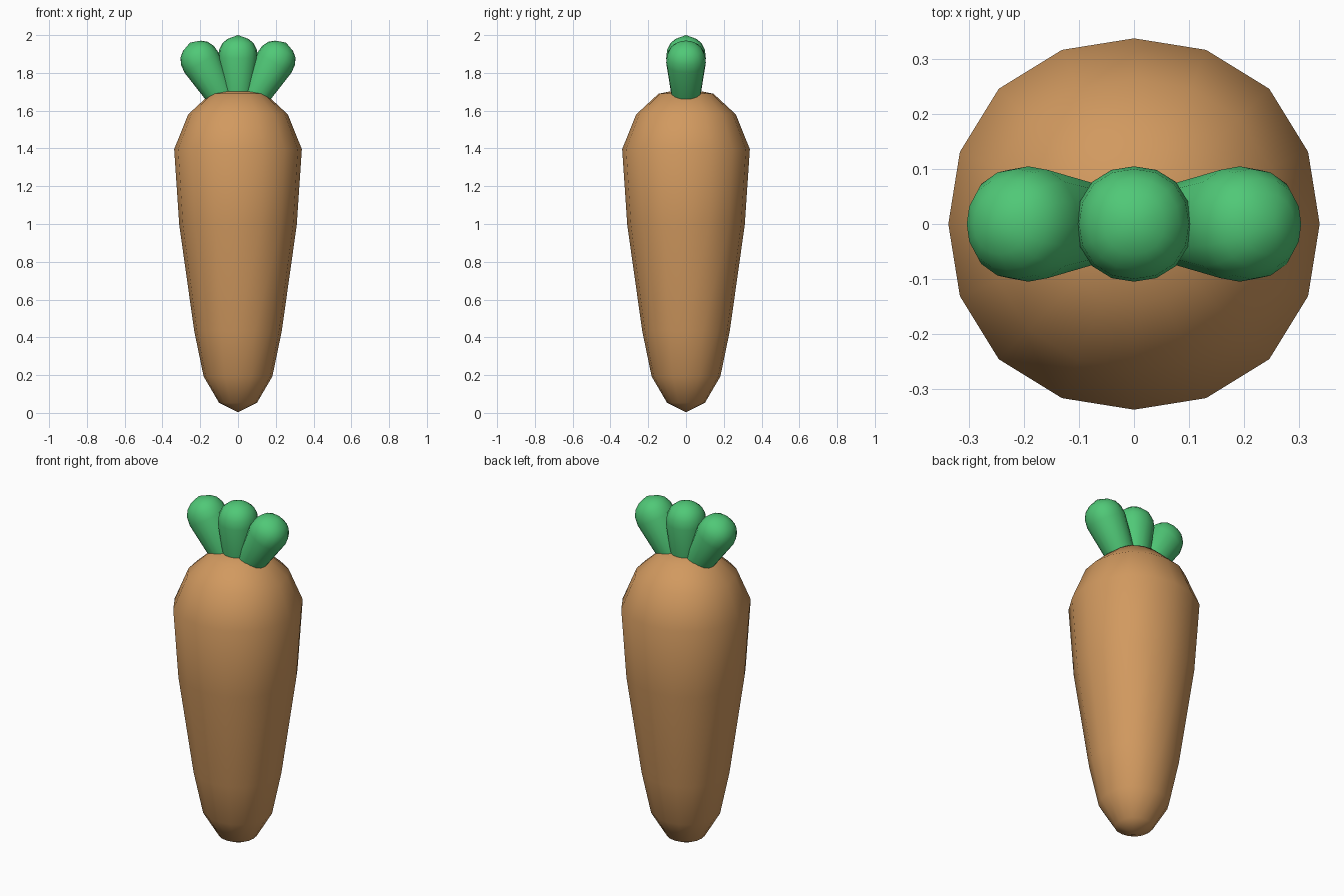
import bpy, bmesh, math
from mathutils import Matrix

if "Cube" in bpy.data.objects:
    bpy.data.objects.remove(bpy.data.objects["Cube"])

SIDES = 16


def material(name, rgb):
    m = bpy.data.materials.new(name)
    m.diffuse_color = (*rgb, 1)
    m.use_nodes = True
    m.node_tree.nodes["Principled BSDF"].inputs["Base Color"].default_value = m.diffuse_color
    return m


def lathe(name, profile, mat, matrix=Matrix()):
    """Slightly squarish round loft; profile runs bottom pole to top pole as (radius, z)."""
    bm = bmesh.new()
    rings = []
    for r, z in profile[1:-1]:
        ring = []
        for i in range(SIDES):
            a = 2 * math.pi * i / SIDES
            k = r * (1 + 0.015 * (1 - math.cos(4 * a)))
            ring.append(bm.verts.new((k * math.cos(a), k * math.sin(a), z)))
        rings.append(ring)
    bottom = bm.verts.new((0, 0, profile[0][1]))
    top = bm.verts.new((0, 0, profile[-1][1]))
    for i in range(SIDES):
        j = (i + 1) % SIDES
        bm.faces.new((bottom, rings[0][j], rings[0][i]))
        bm.faces.new((top, rings[-1][i], rings[-1][j]))
        for lo, hi in zip(rings, rings[1:]):
            bm.faces.new((lo[i], lo[j], hi[j], hi[i]))
    for f in bm.faces:
        f.smooth = True
    bm.transform(matrix)
    me = bpy.data.meshes.new(name)
    bm.to_mesh(me)
    bm.free()
    me.materials.append(mat)
    ob = bpy.data.objects.new(name, me)
    bpy.context.collection.objects.link(ob)
    return ob


orange = material("carrot orange", (0.64, 0.32, 0.115))
green = material("leaf green", (0.08, 0.58, 0.185))

# Tapered root
lathe("carrot_root", [(0, 0.004), (0.1, 0.053), (0.182, 0.193), (0.232, 0.435),
                      (0.311, 0.995), (0.338, 1.396), (0.264, 1.58),
                      (0.145, 1.69), (0, 1.718)], orange)

# Three club-shaped leaves, origin at the centre of the rounded head
leaf = [(0, -0.34), (0.05, -0.32), (0.072, -0.25), (0.105, -0.015),
        (0.1, 0.03), (0.083, 0.065), (0.055, 0.088), (0, 0.108)]
for name, x, z, tilt in (("leaf_left", -0.2, 1.867, -30),
                         ("leaf_middle", 0, 1.892, 0),
                         ("leaf_right", 0.2, 1.867, 30)):
    lathe(name, leaf, green,
          Matrix.Translation((x, 0, z)) @ Matrix.Rotation(math.radians(tilt), 4, 'Y'))
